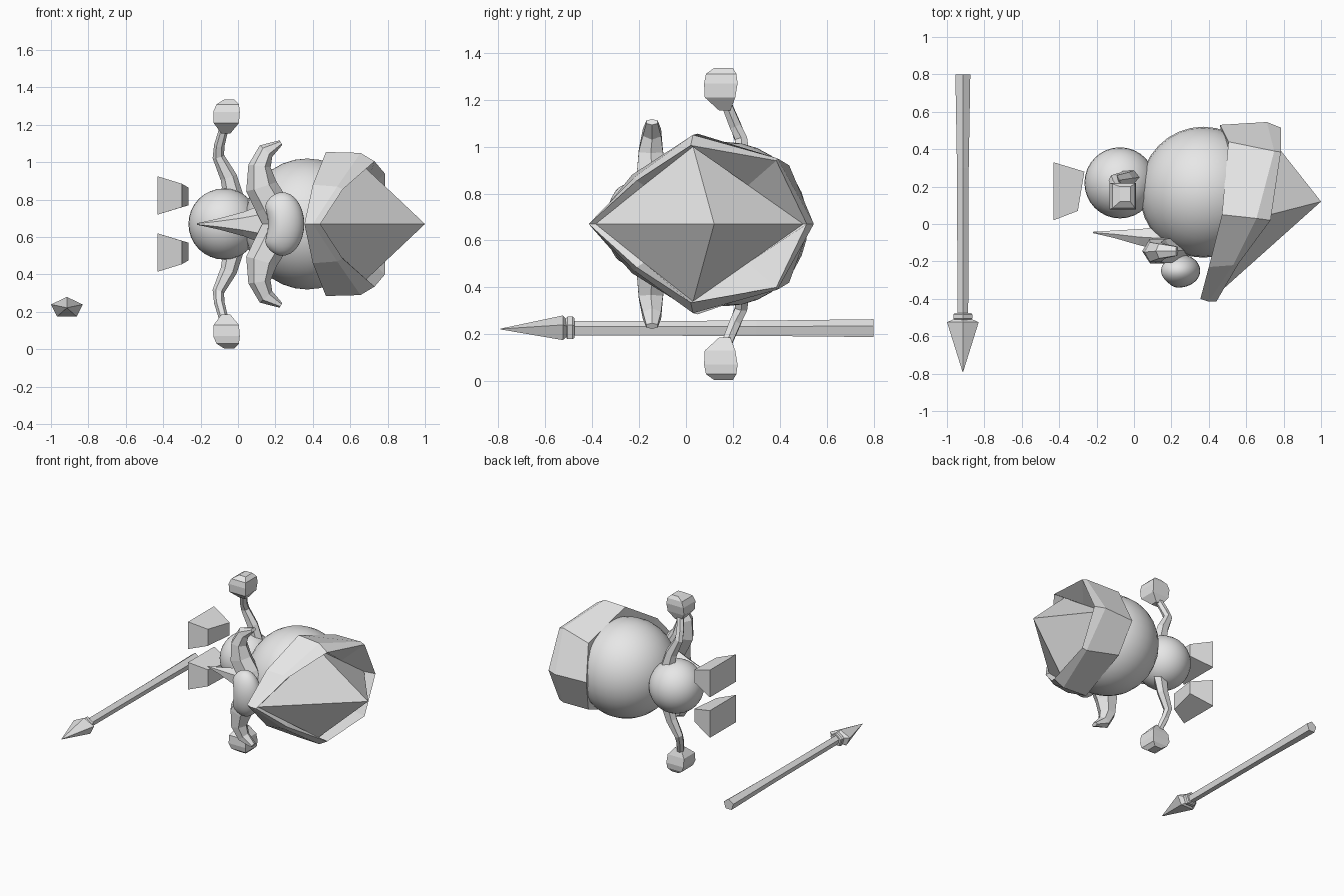
import bpy, bmesh
from math import sin, cos, pi
from mathutils import Vector, Matrix

cube = bpy.data.objects.get("Cube")
if cube:
    bpy.data.objects.remove(cube)

MID = 0.67  # height of the mirror plane
grey = bpy.data.materials.new("plain grey")
grey.use_nodes = True
grey.diffuse_color = (0.8, 0.8, 0.8, 1)
grey.node_tree.nodes["Principled BSDF"].inputs["Base Color"].default_value = (0.8, 0.8, 0.8, 1)


def finish(name, bm, smooth=False):
    bmesh.ops.recalc_face_normals(bm, faces=bm.faces)
    for f in bm.faces:
        f.smooth = smooth
    me = bpy.data.meshes.new(name)
    bm.to_mesh(me)
    bm.free()
    me.materials.append(grey)
    ob = bpy.data.objects.new(name, me)
    bpy.context.collection.objects.link(ob)
    return ob


def ball(name, centre, size, notch=0):
    """Smooth ellipsoid; notch dents its -x side at mid height, like a bean."""
    bm = bmesh.new()
    bmesh.ops.create_uvsphere(bm, u_segments=32, v_segments=16, radius=1)
    for v in bm.verts:
        if v.co.x < 0:
            v.co.x *= 1 - notch * max(0, 1 - (v.co.z / 0.6) ** 2)
    bm.transform(Matrix.Translation(centre) @ Matrix.Diagonal((*size, 1)))
    return finish(name, bm, True)


def bridge(bm, a, b):
    n = len(a)
    for i in range(n):
        j = (i + 1) % n
        bm.faces.new((a[i], a[j], b[j], b[i]))


def loft(name, rings):
    """Skin a list of rings and cap both ends."""
    bm = bmesh.new()
    vs = [[bm.verts.new(p) for p in r] for r in rings]
    for a, b in zip(vs, vs[1:]):
        bridge(bm, a, b)
    bm.faces.new(vs[0])
    bm.faces.new(vs[-1])
    return finish(name, bm)


def limb(name, path, sides, side):
    """Tapered tube; path rows are x, y, height off the mirror plane, radius, depth radius."""
    pts = [Vector(p[:3]) for p in path]
    rings = []
    for i, p in enumerate(path):
        t = (pts[min(i + 1, len(pts) - 1)] - pts[max(i - 1, 0)]).normalized()
        u = t.cross(Vector((0, 1, 0))).normalized()
        v = u.cross(t)
        ring = []
        for k in range(sides):
            a = 2 * pi * k / sides
            q = pts[i] + u * p[3] * cos(a) + v * p[4] * sin(a)
            ring.append((q.x, q.y, MID + side * q.z))
        rings.append(ring)
    return loft(name, rings)


# Round parts
ball("body", (-0.075, 0.22, MID), (0.19, 0.19, 0.19))
ball("head", (0.37, 0.17, MID), (0.34, 0.35, 0.35))
ball("nose", (0.237, -0.25, MID), (0.117, 0.09, 0.17), 0.35)

# Hat: half rings from front to back, mirrored across the middle.
# The pointed crown rises from inside a raised lip.
neck = [(.355, -.40, 0), (.40, -.23, .21), (.47, .05, .385), (.505, .44, .25), (.46, .53, 0)]
edge = [(.40, -.415, 0), (.53, -.22, .2), (.655, .03, .38), (.75, .39, .28), (.71, .545, 0)]
lip = [(.44, -.415, 0), (.56, -.21, .185), (.73, .02, .335), (.785, .385, .27), (.785, .515, 0)]
crown = [(.435, -.385, 0), (.54, -.18, .165), (.65, .03, .33), (.675, .265, .165), (.70, .5, 0)]


def full_ring(bm, half):
    both = half + [(x, y, -z) for x, y, z in half[-2:0:-1]]
    return [bm.verts.new((x, y, MID + z)) for x, y, z in both]


bm = bmesh.new()
rings = [full_ring(bm, h) for h in (neck, edge, lip, crown)]
for a, b in zip(rings, rings[1:]):
    bridge(bm, a, b)
for ring, point in ((rings[0], (0.5, 0.12, MID)), (rings[-1], (1.0, 0.12, MID))):
    tip = bm.verts.new(point)
    for i in range(len(ring)):
        bm.faces.new((ring[i], ring[(i + 1) % len(ring)], tip))
finish("hat", bm)

# Mirrored limbs, one of each on either side
arm = [(-.02, .25, .13, .055, .045), (-.05, .245, .25, .045, .036), (-.105, .235, .36, .032, .03),
       (-.10, .21, .42, .028, .028), (-.07, .165, .53, .024, .024)]
whisker = [(.22, -.15, .0, .08, .07), (.18, -.14, .1, .09, .075), (.125, -.145, .2, .085, .075),
           (.115, -.15, .31, .06, .06), (.15, -.145, .39, .045, .045), (.23, -.145, .435, .014, .028)]
# Hand rows: height, x range, y range
hand = [(.485, -.09, -.04, .14, .19), (.54, -.13, .005, .08, .21), (.6, -.132, .01, .077, .22),
        (.64, -.115, .005, .085, .215), (.665, -.075, -.02, .12, .2)]
for side, label in ((1, "upper"), (-1, "lower")):
    limb(label + "_arm", arm, 6, side)
    limb(label + "_whisker", whisker, 6, side)
    loft(label + "_hand", [[(x, y, MID + side * z) for x, y in ((a, c), (b, c), (b, d), (a, d))]
                           for z, a, b, c, d in hand])
    # Wedge shaped foot
    sole = [(-.43, y, z) for y, z in ((.02, .05), (.33, .05), (.33, .255), (.02, .255))]
    top = [(-.30, .07, .09), (-.265, .28, .1), (-.265, .28, .195), (-.30, .07, .215)]
    loft(label + "_foot", [[(x, y, MID + side * z) for x, y, z in r] for r in (sole, top)])

# Pointed beard
limb("beard", [(.22, -.09, 0, .07, .07), (.12, -.075, 0, .1, .068), (.03, -.07, 0, .065, .05),
               (-.1, -.055, 0, .03, .024), (-.22, -.045, 0, .004, .004)], 6, 1)


# Spear made from five sided rings along y
def spear_part(name, rows):
    rings = []
    for y, rx, rz in rows:
        angles = [pi / 2 + 2 * pi * k / 5 for k in range(5)]
        rings.append([(-0.915 + rx * cos(a), y, 0.222 + rz * sin(a)) for a in angles])
    loft(name, rings)


spear_part("spear_shaft", [(.8, .042, .042), (.3, .033, .036), (-.5, .03, .034)])
spear_part("spear_collar", [(-.475, .045, .045), (-.483, .053, .053),
                            (-.505, .053, .053), (-.513, .045, .045)])
spear_part("spear_head", [(-.5, .03, .03), (-.525, .089, .058), (-.79, .002, .002)])
